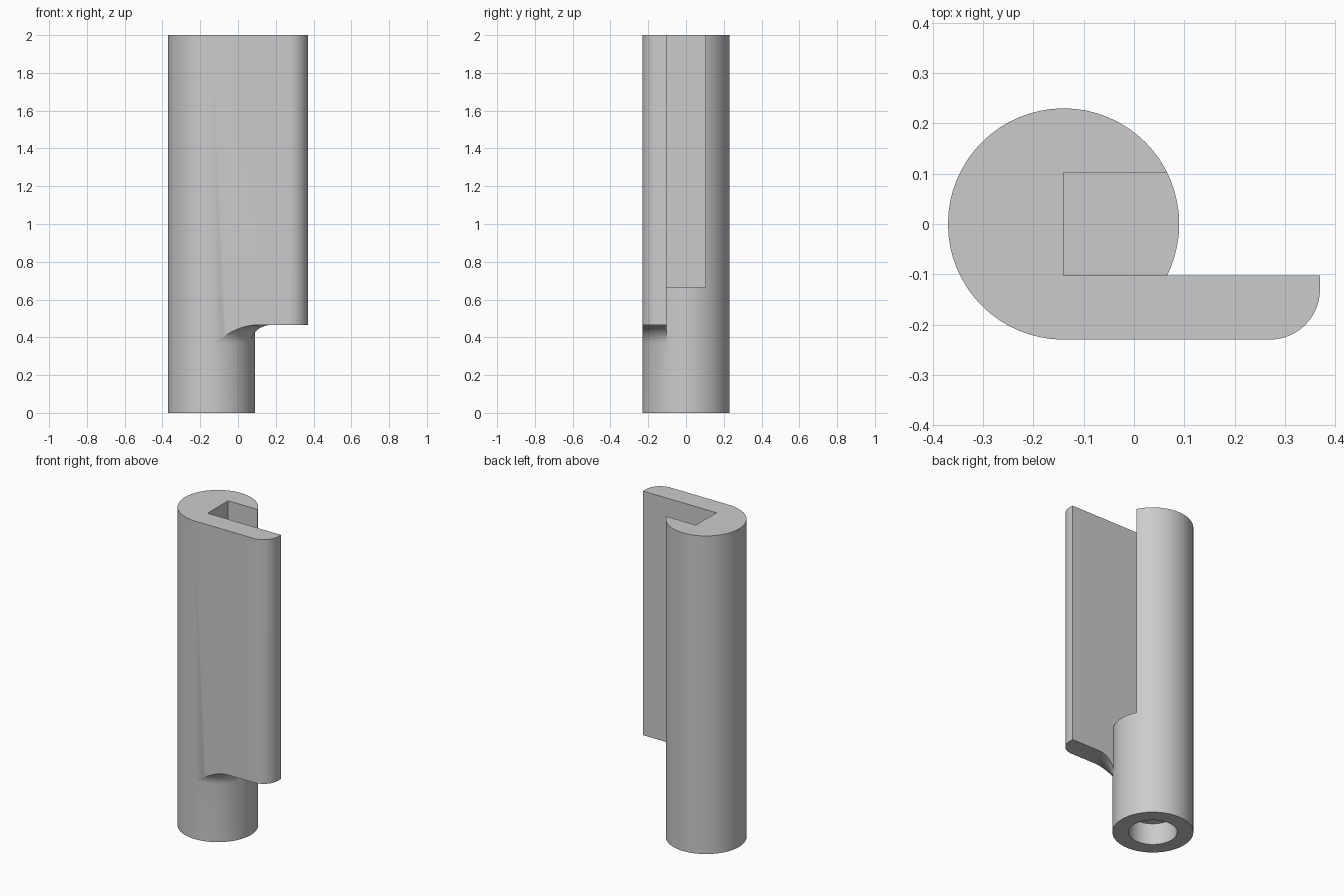
import bpy, bmesh
from math import pi, sin, cos, radians
from mathutils import Matrix, Vector

if "Cube" in bpy.data.objects:
    bpy.data.objects.remove(bpy.data.objects["Cube"])

AXIS_X = -0.14      # centre line of the round post
RADIUS = 0.23
HEIGHT = 2.0
PLATE_BACK = -0.102
PLATE_BOTTOM = 0.465
FILLET = 0.1
SEGMENTS = 64

grey = bpy.data.materials.new("plain grey")
grey.use_nodes = True
grey.diffuse_color = (0.6, 0.6, 0.6, 1)
grey.node_tree.nodes["Principled BSDF"].inputs["Base Color"].default_value = (0.6, 0.6, 0.6, 1)


def finish(name, bm):
    bmesh.ops.recalc_face_normals(bm, faces=bm.faces)
    mesh = bpy.data.meshes.new(name)
    bm.to_mesh(mesh)
    bm.free()
    mesh.materials.append(grey)
    obj = bpy.data.objects.new(name, mesh)
    bpy.context.collection.objects.link(obj)
    return obj


def prism(name, outline, z0, z1):
    bm = bmesh.new()
    face = bm.faces.new([bm.verts.new((x, y, z0)) for x, y in outline])
    top = bmesh.ops.extrude_face_region(bm, geom=[face])["geom"]
    bmesh.ops.translate(bm, vec=(0, 0, z1 - z0),
                        verts=[v for v in top if isinstance(v, bmesh.types.BMVert)])
    return finish(name, bm)


def arc(cx, cy, r, start, end, steps):
    angles = [radians(start + (end - start) * i / steps) for i in range(steps + 1)]
    return [(cx + r * cos(a), cy + r * sin(a)) for a in angles]


def circle(r):
    return arc(AXIS_X, 0, r, 0, 360, SEGMENTS)[:-1]


def ring(name, profile):
    # closed radius/height profile turned about the post's axis
    bm = bmesh.new()
    loops = []
    for i in range(SEGMENTS):
        a = 2 * pi * i / SEGMENTS
        loops.append([bm.verts.new((AXIS_X + r * cos(a), r * sin(a), z)) for r, z in profile])
    n = len(profile)
    for i, loop in enumerate(loops):
        after = loops[(i + 1) % SEGMENTS]
        for j in range(n):
            k = (j + 1) % n
            bm.faces.new((loop[j], loop[k], after[k], after[j]))
    return finish(name, bm)


def combine(target, tool, operation):
    mod = target.modifiers.new(operation.lower(), "BOOLEAN")
    mod.operation = operation
    mod.solver = "EXACT"
    mod.object = tool
    tool.hide_render = True
    bpy.context.view_layer.objects.active = target
    bpy.ops.object.modifier_apply(modifier=mod.name)
    bpy.data.objects.remove(tool)


# Round post
post = prism("slotted_post", circle(RADIUS), 0, HEIGHT)

# Side plate with one rounded front corner
corner = arc(0.37 - FILLET, -RADIUS + FILLET, FILLET, -90, 0, 12)
plate = prism("side_plate", [(AXIS_X, -RADIUS)] + corner
              + [(0.37, PLATE_BACK), (AXIS_X, PLATE_BACK)], 0.3, HEIGHT)

# Concave flare under the plate, following the post
flare = arc(RADIUS + FILLET, PLATE_BOTTOM - FILLET, FILLET, 180, 90, 12)
combine(plate, ring("flare_cutter", [(0.22, 0.2), (0.22, 0.35)] + flare
                    + [(0.8, PLATE_BOTTOM), (0.8, 0.2)]), "DIFFERENCE")
combine(post, plate, "UNION")

# Square slot open to the side and top
slot = [(AXIS_X, PLATE_BACK), (0.6, PLATE_BACK), (0.6, 0.102), (AXIS_X, 0.102)]
combine(post, prism("slot_cutter", slot, 0.665, 2.2), "DIFFERENCE")

# Blind bore in the base
combine(post, prism("bore_cutter", circle(0.138), -0.1, 0.135), "DIFFERENCE")

bpy.ops.object.select_all(action="DESELECT")
post.select_set(True)
bpy.context.view_layer.objects.active = post
bpy.ops.object.shade_smooth_by_angle(angle=radians(30))
